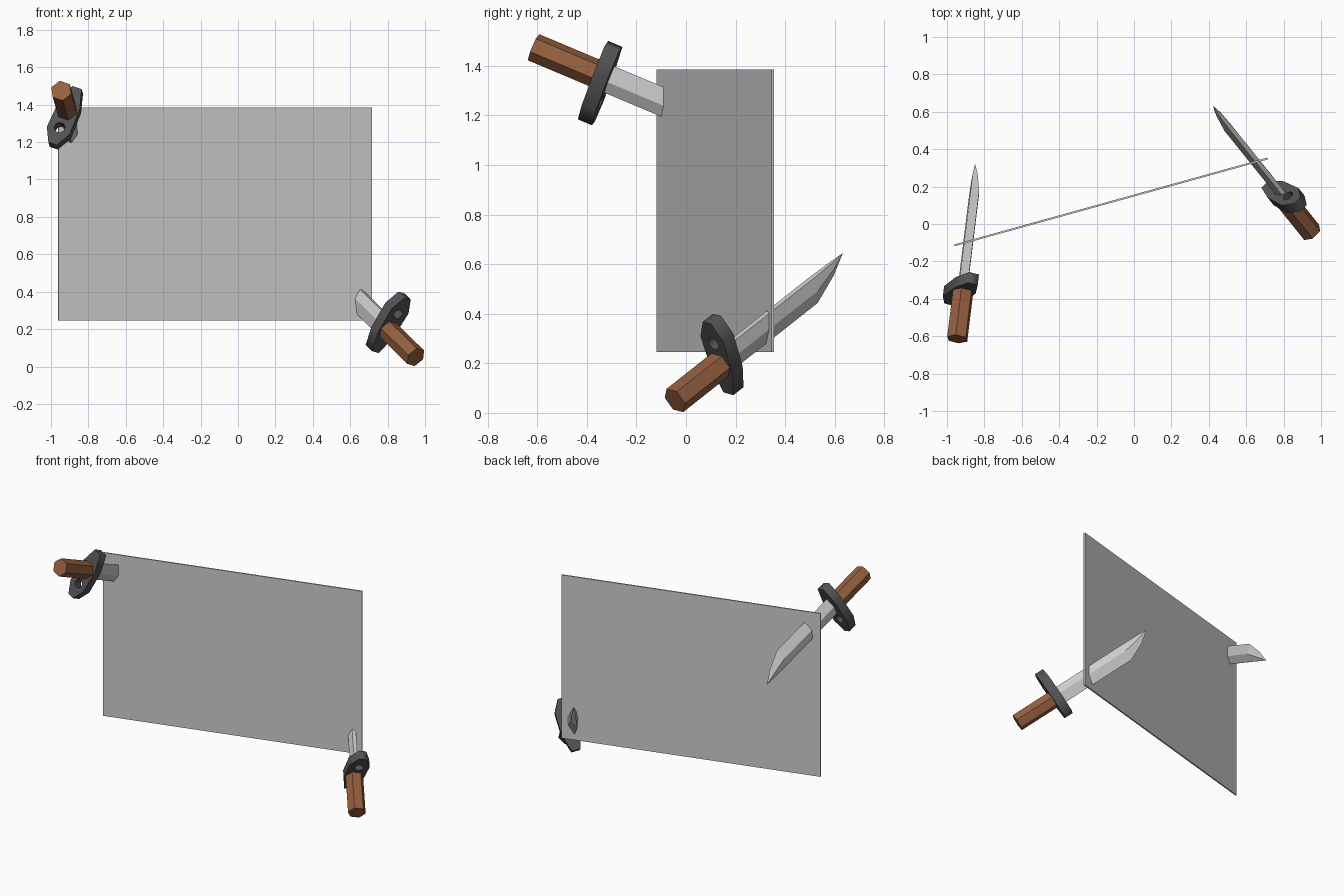
import bpy, bmesh, math
from mathutils import Vector, Matrix

if "Cube" in bpy.data.objects:
    bpy.data.objects.remove(bpy.data.objects["Cube"])


def material(name, rgb):
    m = bpy.data.materials.new(name)
    m.diffuse_color = (*rgb, 1)
    m.use_nodes = True
    m.node_tree.nodes["Principled BSDF"].inputs["Base Color"].default_value = m.diffuse_color
    return m


wood = material("brown_wood", (0.30, 0.115, 0.05))
dark = material("dark_metal", (0.085, 0.085, 0.085))


def add(name, mesh, matrix, mat=None):
    ob = bpy.data.objects.new(name, mesh)
    bpy.context.collection.objects.link(ob)
    ob.matrix_world = matrix
    if mat:
        mesh.materials.clear()
        mesh.materials.append(mat)
    return ob


def finish(name, bm):
    bmesh.ops.recalc_face_normals(bm, faces=bm.faces[:])
    mesh = bpy.data.meshes.new(name)
    bm.to_mesh(mesh)
    bm.free()
    return mesh


def loft(name, sections):
    bm = bmesh.new()
    rings = [[bm.verts.new(p) for p in s] for s in sections]
    n = len(rings[0])
    for a, b in zip(rings, rings[1:]):
        for i in range(n):
            bm.faces.new((a[i], a[(i + 1) % n], b[(i + 1) % n], b[i]))
    bm.faces.new(rings[0])
    bm.faces.new(rings[-1])
    bmesh.ops.remove_doubles(bm, verts=bm.verts[:], dist=0.0005)
    return finish(name, bm)


# Knife space: X across the flat, Y toward the blunt edge, Z along the blade
def handle_mesh(r=0.058):
    ring = [(r * math.cos(k * math.pi / 3), r * math.sin(k * math.pi / 3)) for k in range(6)]
    return loft("handle", [[(x, y, z) for x, y in ring] for z in (0, 0.28)])


def guard_mesh():
    # half outline mirrored, with a round hole, filled and extruded
    half = [(0.024, 0.205), (0.066, 0.125), (0.062, -0.03), (0.028, -0.14)]
    outline = half + [(-x, y) for x, y in reversed(half)]
    hole = [(0.03 * math.cos(k * math.pi / 4 + math.pi / 8),
             0.105 + 0.03 * math.sin(k * math.pi / 4 + math.pi / 8)) for k in range(8)]
    cu = bpy.data.curves.new("guard_profile", 'CURVE')
    cu.dimensions = '2D'
    cu.fill_mode = 'BOTH'
    cu.extrude = 0.031
    for pts in (outline, hole):
        sp = cu.splines.new('POLY')
        sp.points.add(len(pts) - 1)
        for p, (x, y) in zip(sp.points, pts):
            p.co = (x, y, 0, 1)
        sp.use_cyclic_u = True
    ob = bpy.data.objects.new("guard_profile", cu)
    bpy.context.collection.objects.link(ob)
    bpy.context.view_layer.update()
    mesh = bpy.data.meshes.new_from_object(ob.evaluated_get(bpy.context.evaluated_depsgraph_get()))
    bpy.data.objects.remove(ob)
    mesh.transform(Matrix.Translation((0, 0, 0.304)))
    return mesh


def blade_mesh():
    # (z, spine half width, ridge half width, ridge y, cutting edge y)
    stations = [(0.32, 0.012, 0.025, 0.005, -0.06), (0.845, 0.012, 0.025, 0.005, -0.06),
                (0.965, 0.008, 0.015, 0.034, -0.002), (1.043, 0, 0, 0.058, 0.058)]
    return loft("blade", [[(t, 0.058, z), (r, ry, z), (0, ey, z), (-r, ry, z), (-t, 0.058, z)]
                          for z, t, r, ry, ey in stations])


def knife(prefix, base, axis, spine):
    z = Vector(axis).normalized()
    y = Vector(spine)
    y = (y - z * y.dot(z)).normalized()
    x = y.cross(z)
    m = Matrix.Translation(base) @ Matrix((x, y, z)).transposed().to_4x4()
    add(prefix + "_handle", handle_mesh(), m, wood)
    add(prefix + "_guard", guard_mesh(), m, dark)
    add(prefix + "_blade", blade_mesh(), m)


# Two knives through opposite corners
knife("upper_knife", (-0.945, -0.615, 1.475), (0.112, 0.915, -0.385), (-0.377, -0.32, -0.87))
knife("lower_knife", (0.95, -0.045, 0.05), (-0.535, 0.665, 0.525), (0.5, -0.25, 0.83))

# Thin upright panel
bm = bmesh.new()
bmesh.ops.create_cube(bm, size=1)
bmesh.ops.scale(bm, vec=(1.738, 0.01, 1.14), verts=bm.verts[:])
add("panel", finish("panel", bm),
    Matrix.Translation((-0.123, 0.118, 0.815)) @ Matrix.Rotation(math.radians(15.5), 4, 'Z'))
